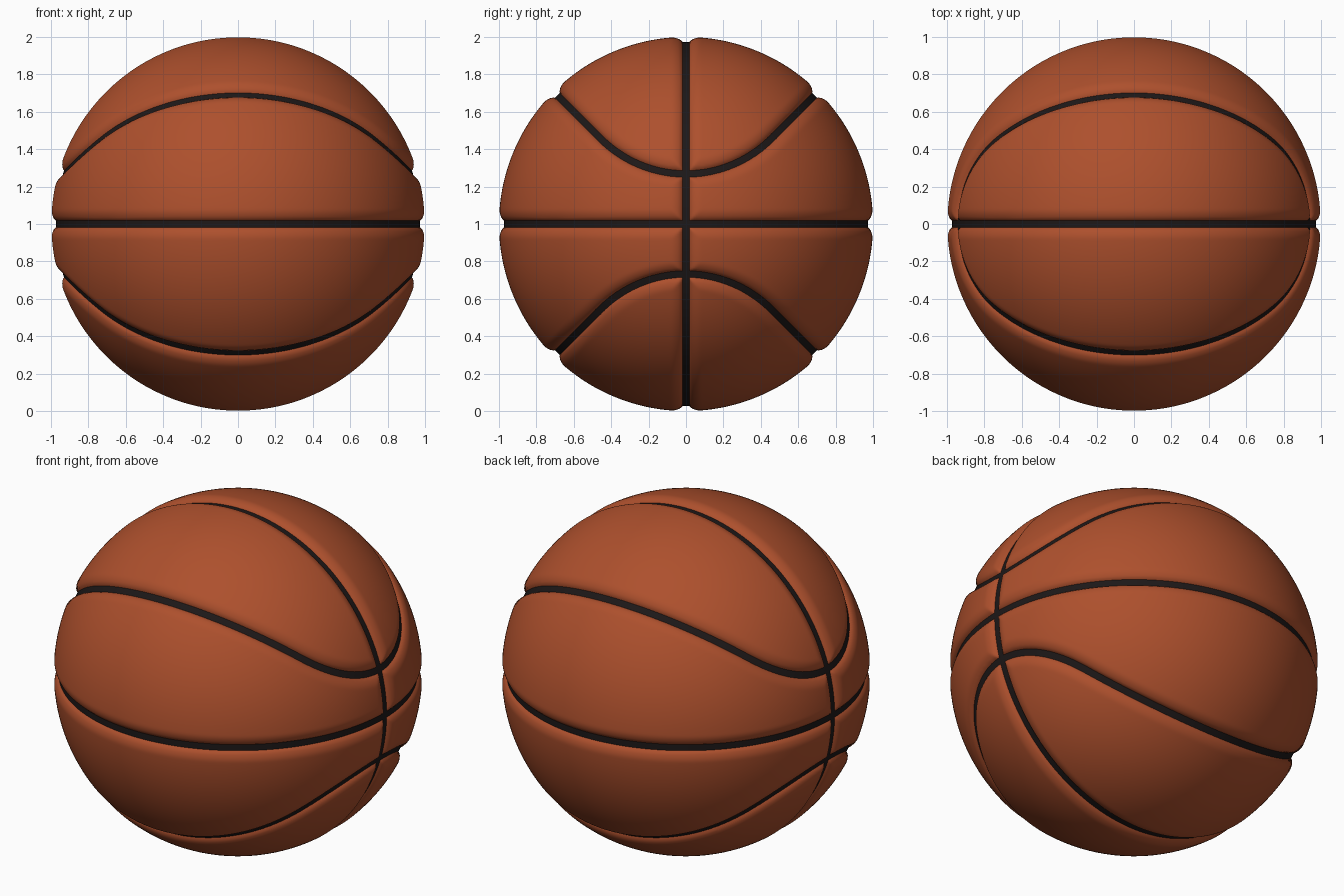
import bpy, bmesh
from math import sin, cos, pi, sqrt, asin, tan
from mathutils import Vector, kdtree

if "Cube" in bpy.data.objects:
    bpy.data.objects.remove(bpy.data.objects["Cube"])

CENTRE = Vector((0, 0, 1))
N = 140            # cells along each side of the cube-sphere


def material(name, rgb):
    m = bpy.data.materials.new(name)
    m.diffuse_color = (*rgb, 1)
    m.use_nodes = True
    m.node_tree.nodes["Principled BSDF"].inputs["Base Color"].default_value = m.diffuse_color
    return m


def finish(bm, name, mat):
    me = bpy.data.meshes.new(name)
    for f in bm.faces:
        f.smooth = True
    bm.to_mesh(me)
    bm.free()
    me.materials.append(mat)
    ob = bpy.data.objects.new(name, me)
    bpy.context.collection.objects.link(ob)
    return ob


# Curved seam, one quarter: an arc near the side pole, then a 45 degree great circle
def seam_quarter(steps):
    r = 0.665
    pts = []
    for i in range(steps):
        b = pi / 4 * i / steps
        y, z = r * sin(b), r * (sqrt(2) - cos(b))
        pts.append(Vector((sqrt(1 - y * y - z * z), y, z)))
    a0 = asin(r)
    for i in range(steps + 1):
        a = a0 + (pi / 2 - a0) * i / steps
        pts.append(Vector((cos(a), sin(a) / sqrt(2), sin(a) / sqrt(2))))
    return pts


def flip(pts, sx, sy, sz=1):
    return [Vector((p.x * sx, p.y * sy, p.z * sz)) for p in pts]


fine = seam_quarter(150)
tree = kdtree.KDTree(len(fine) * 2)
for i, p in enumerate(fine + flip(fine, -1, 1)):
    tree.insert(p, i)
tree.balance()


# Groove cross-section: radius of the ball at distance d from a seam
def radius(d):
    if d < 0.004:
        return 0.95
    if d < 0.026:
        return 0.95 + 0.033 * (d - 0.004) / 0.022
    t = min((d - 0.026) / 0.055, 1)
    return 1 - 0.017 * (1 - t) ** 2


# Ball: even cube-sphere pressed in along the seams
bm = bmesh.new()
bmesh.ops.create_cube(bm, size=2)
bmesh.ops.subdivide_edges(bm, edges=bm.edges[:], cuts=N - 1, use_grid_fill=True)
for v in bm.verts:
    p = Vector([tan(c * pi / 4) for c in v.co]).normalized()
    d_seam = tree.find(Vector((abs(p.x), abs(p.y), abs(p.z))))[2]
    v.co = p * radius(min(d_seam, abs(p.y), abs(p.z))) + CENTRE
finish(bm, "ball", material("leather", (0.42, 0.08, 0.026)))

# Black seam strips lying in the grooves
black = material("seam_black", (0.012, 0.009, 0.009))


def strip(name, path):
    bm = bmesh.new()
    n = len(path)
    rows = []
    for i, p in enumerate(path):
        side = p.cross(path[(i + 1) % n] - path[i - 1]).normalized()
        rows.append([bm.verts.new((p + side * s) * 0.972 + CENTRE)
                     for s in (0.023, -0.023)])
    for i in range(n):
        a, b = rows[i], rows[(i + 1) % n]
        bm.faces.new((a[0], a[1], b[1], b[0]))
    bm.normal_update()
    bm.faces.ensure_lookup_table()
    first = bm.faces[0]
    if first.normal.dot(first.calc_center_median() - CENTRE) < 0:
        bmesh.ops.reverse_faces(bm, faces=bm.faces[:])
    finish(bm, name, black)


angles = [2 * pi * i / 240 for i in range(240)]
strip("equator_seam", [Vector((cos(a), sin(a), 0)) for a in angles])
strip("upright_seam", [Vector((cos(a), 0, sin(a))) for a in angles])
q = seam_quarter(36)
loop = (q[:-1] + flip(q, -1, 1)[:0:-1] + flip(q, -1, -1)[:-1] + flip(q, 1, -1)[:0:-1])
strip("upper_curved_seam", loop)
strip("lower_curved_seam", flip(loop, 1, 1, -1))
